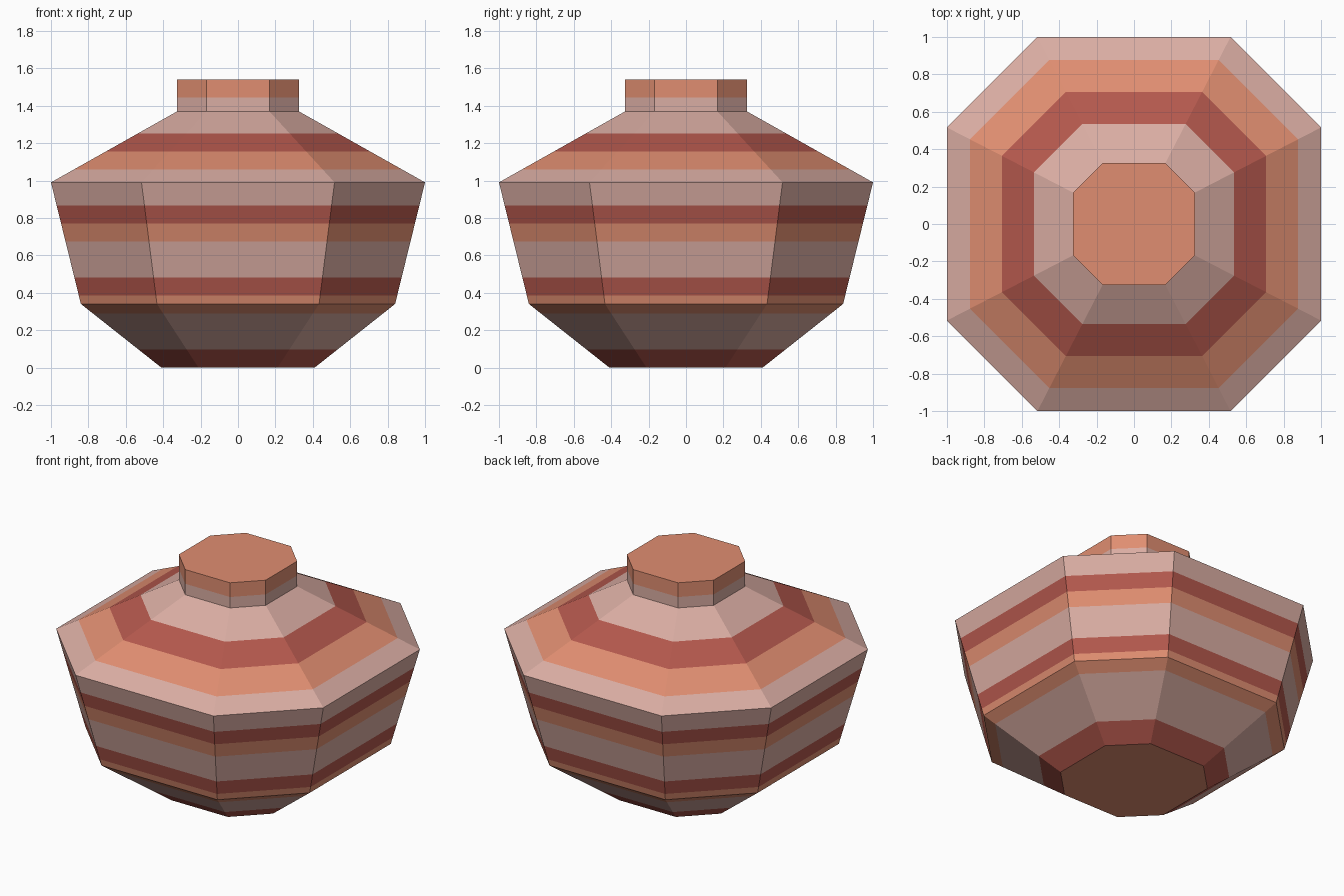
import bpy
import bmesh

if "Cube" in bpy.data.objects:
    bpy.data.objects.remove(bpy.data.objects["Cube"])


def material(name, rgb):
    m = bpy.data.materials.new(name)
    m.diffuse_color = (*rgb, 1.0)
    m.use_nodes = True
    m.node_tree.nodes["Principled BSDF"].inputs["Base Color"].default_value = m.diffuse_color
    return m


MATS = [material("brick_red", (0.456, 0.098, 0.074)),
        material("pale_pink_clay", (0.701, 0.418, 0.366)),
        material("terracotta_orange", (0.745, 0.270, 0.165))]

# Silhouette of the pot: (half width, height)
PROFILE = [(0.41, 0.0), (0.84, 0.34), (1.0, 0.99), (0.325, 1.37), (0.325, 1.54)]
HEIGHT = 1.54
BAND = HEIGHT / 16      # one stripe unit
PATTERN = [0, 1, 1, 2]  # red, pink, pink, orange, repeating upwards


def width_at(z):
    for (r0, z0), (r1, z1) in zip(PROFILE, PROFILE[1:]):
        if z <= z1 + 1e-6:
            return r0 + (r1 - r0) * (z - z0) / (z1 - z0)
    return PROFILE[-1][0]


def octagon(r, z):
    k = 0.516 * r
    pts = [(r, -k), (r, k), (k, r), (-k, r), (-r, k), (-r, -k), (-k, -r), (k, -r)]
    return [(x, y, z) for x, y in pts]


# Rings at every silhouette corner and every stripe edge
heights = {z for _, z in PROFILE}
heights |= {i * BAND for i in range(1, 16) if PATTERN[i % 4] != PATTERN[(i - 1) % 4]}
heights = sorted(heights)

bm = bmesh.new()
rings = [[bm.verts.new(p) for p in octagon(width_at(z), z)] for z in heights]

# Striped walls
for i, (low, high) in enumerate(zip(rings, rings[1:])):
    mid = (heights[i] + heights[i + 1]) / 2
    for j in range(8):
        n = (j + 1) % 8
        f = bm.faces.new((low[j], low[n], high[n], high[j]))
        f.material_index = PATTERN[int(mid / BAND) % 4]

# Flat base and lid
bm.faces.new(rings[0][::-1]).material_index = 2
bm.faces.new(rings[-1]).material_index = 2

mesh = bpy.data.meshes.new("striped_pot")
bm.to_mesh(mesh)
bm.free()
for m in MATS:
    mesh.materials.append(m)
pot = bpy.data.objects.new("striped_pot", mesh)
bpy.context.collection.objects.link(pot)
